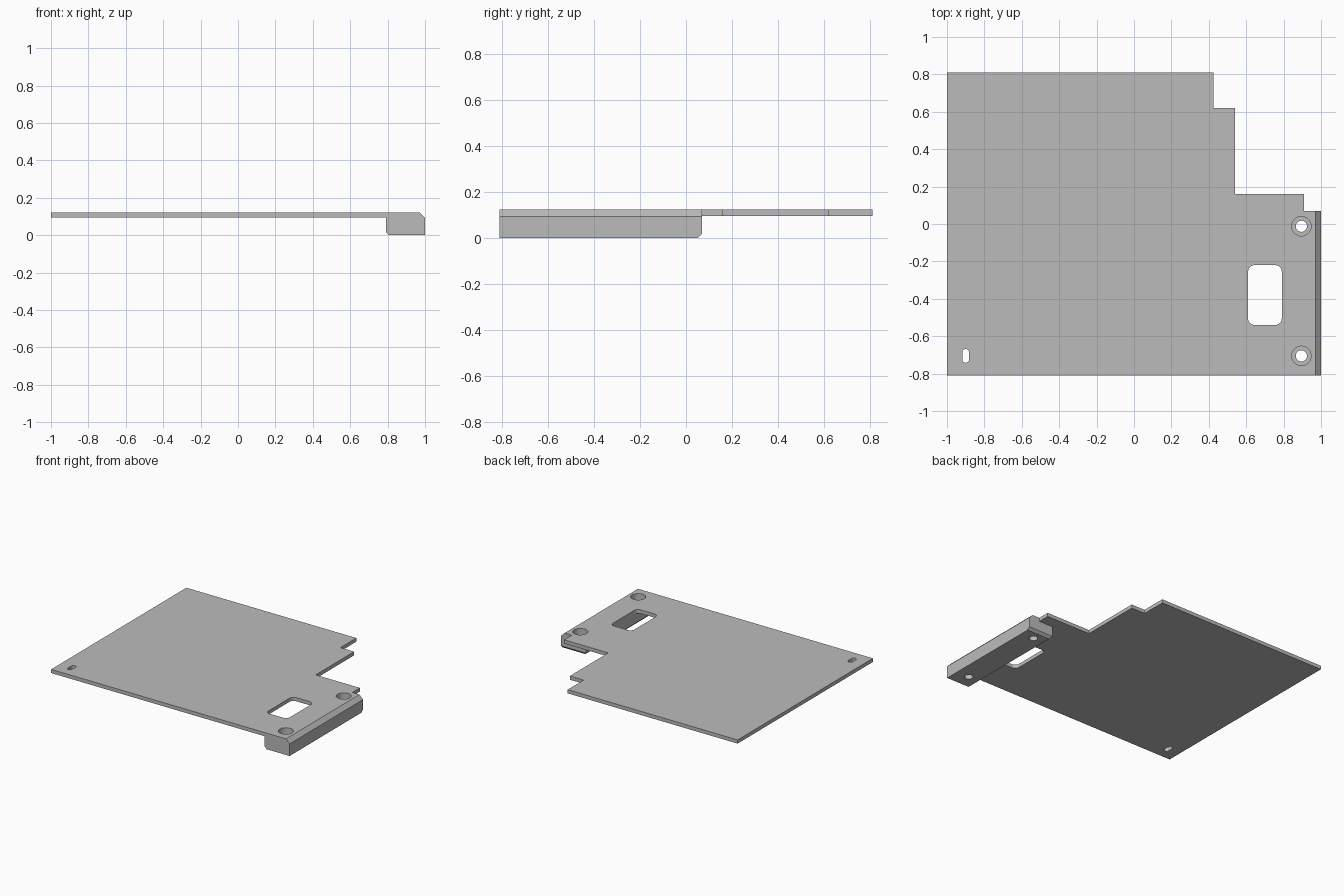
import bpy, bmesh, math

cube = bpy.data.objects.get("Cube")
if cube:
    bpy.data.objects.remove(cube, do_unlink=True)

TOP, UNDER, FRONT, BACK = 0.122, 0.094, -0.81, 0.81

grey = bpy.data.materials.new("plain grey")
grey.use_nodes = True
colour = (0.5, 0.5, 0.5, 1)
grey.diffuse_color = colour
grey.node_tree.nodes["Principled BSDF"].inputs["Base Color"].default_value = colour


def add_object(name, bm):
    bmesh.ops.recalc_face_normals(bm, faces=bm.faces)
    mesh = bpy.data.meshes.new(name)
    bm.to_mesh(mesh)
    bm.free()
    mesh.materials.append(grey)
    obj = bpy.data.objects.new(name, mesh)
    bpy.context.collection.objects.link(obj)
    return obj


def prism(name, outline, low, high):
    bm = bmesh.new()
    face = bm.faces.new([bm.verts.new((x, y, low)) for x, y in outline])
    grown = bmesh.ops.extrude_face_region(bm, geom=[face])["geom"]
    moved = [v for v in grown if isinstance(v, bmesh.types.BMVert)]
    bmesh.ops.translate(bm, verts=moved, vec=(0, 0, high - low))
    return add_object(name, bm)


def rounded(cx, cy, width, length, radius, steps=8):
    """Outline of a rectangle with round corners; a circle when radius is half its size."""
    points = []
    corners = ((1, 1), (-1, 1), (-1, -1), (1, -1))
    for i, (sx, sy) in enumerate(corners):
        for s in range(steps + 1):
            a = (i + s / steps) * math.pi / 2
            p = (cx + sx * (width / 2 - radius) + radius * math.cos(a),
                 cy + sy * (length / 2 - radius) + radius * math.sin(a))
            if not points or math.dist(p, points[-1]) > 1e-5:
                points.append(p)
    if math.dist(points[0], points[-1]) < 1e-5:
        points.pop()
    return points


def combine(target, tool, operation):
    mod = target.modifiers.new(tool.name, "BOOLEAN")
    mod.operation, mod.solver, mod.object = operation, "EXACT", tool
    graph = bpy.context.evaluated_depsgraph_get()
    result = bpy.data.meshes.new_from_object(target.evaluated_get(graph))
    target.modifiers.clear()
    target.data = result
    bpy.data.objects.remove(tool, do_unlink=True)


# Stepped plate
panel = prism("mounting_plate", [
    (-1, FRONT), (0.9, FRONT), (0.9, 0.07), (0.91, 0.07), (0.91, 0.16),
    (0.54, 0.16), (0.54, 0.62), (0.425, 0.62), (0.425, BACK), (-1, BACK)], UNDER, TOP)

# Rail under the right edge, with chamfered edges
rail = prism("edge_rail", [(0.79, FRONT), (1, FRONT), (1, 0.07), (0.79, 0.07)], 0, TOP)
bm = bmesh.new()
bm.from_mesh(rail.data)


def chamfer(size, test):
    edges = [e for e in bm.edges if all(test(v.co) for v in e.verts)]
    bmesh.ops.bevel(bm, geom=edges, offset=size, segments=1, affect="EDGES")


chamfer(0.03, lambda c: c.x > 0.99 and c.z > 0.1)
chamfer(0.018, lambda c: c.z < 0.001 and (c.x < 0.8))
chamfer(0.018, lambda c: c.z < 0.001 and c.y > 0.06)
bm.to_mesh(rail.data)
bm.free()
combine(panel, rail, "UNION")

# Window and small slot
combine(panel, prism("window_cutter", rounded(0.7, -0.38, 0.18, 0.32, 0.035), -0.1, 0.3), "DIFFERENCE")
combine(panel, prism("slot_cutter", rounded(-0.9, -0.705, 0.036, 0.074, 0.018), -0.1, 0.3), "DIFFERENCE")

# Counterbored screw holes
for y in (-0.705, -0.012):
    for size, low in ((0.104, 0.06), (0.06, -0.1)):
        cutter = prism("bore_cutter", rounded(0.895, y, size, size, size / 2), low, 0.3)
        combine(panel, cutter, "DIFFERENCE")

# Smooth bores, sharp edges
bpy.ops.object.select_all(action="DESELECT")
panel.select_set(True)
bpy.context.view_layer.objects.active = panel
bpy.ops.object.shade_smooth_by_angle(angle=math.radians(30))
